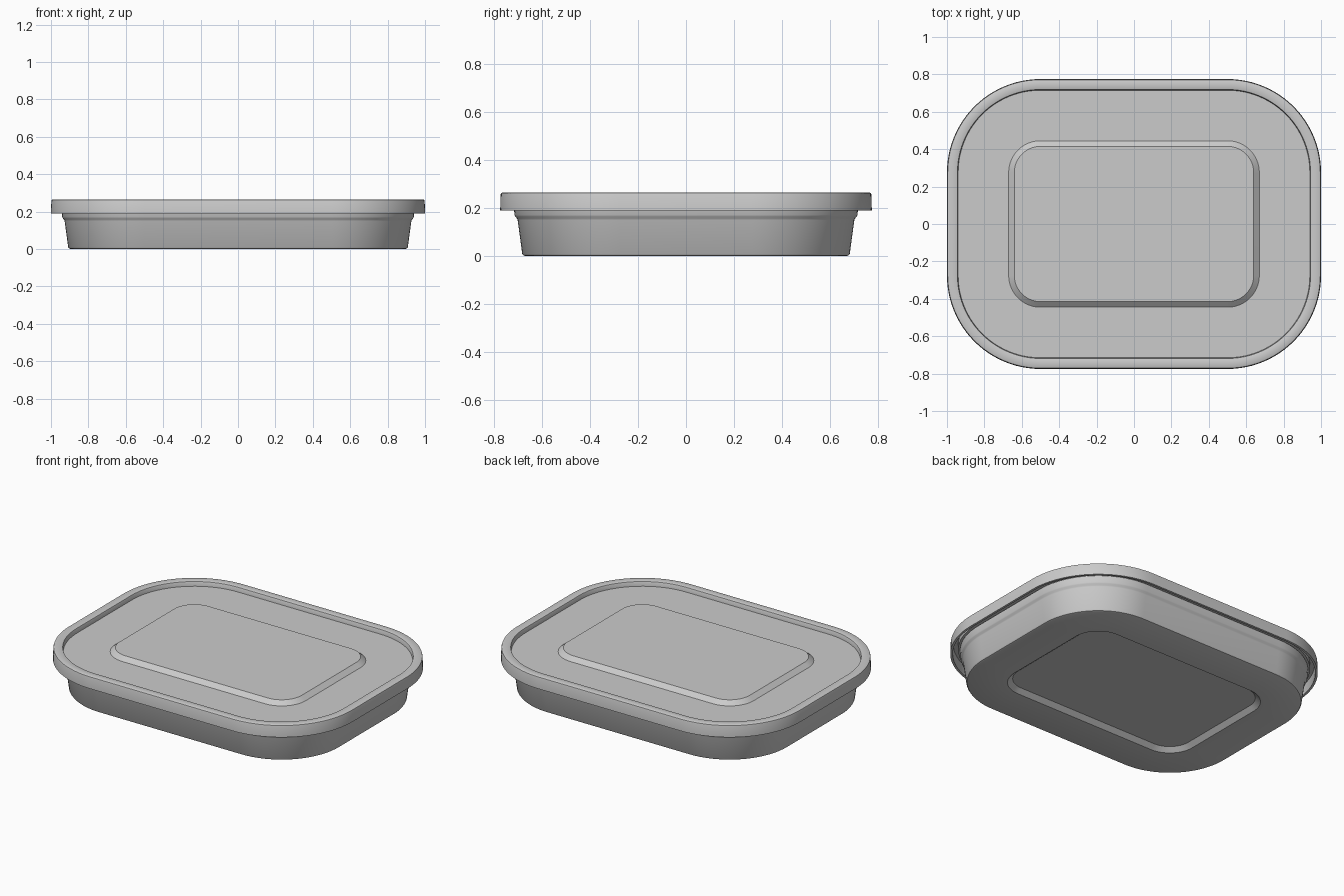
import bpy, bmesh, math

if "Cube" in bpy.data.objects:
    bpy.data.objects.remove(bpy.data.objects["Cube"])

HX, HY, R, SEG = 1.0, 0.775, 0.5, 24


def ring(bm, d, z):
    """Rounded rectangle inset by d from the lid outline."""
    r = R - d
    verts = []
    for k, (sx, sy) in enumerate([(1, 1), (-1, 1), (-1, -1), (1, -1)]):
        for i in range(SEG + 1):
            a = math.pi / 2 * (k + i / SEG)
            verts.append(bm.verts.new((sx * (HX - R) + r * math.cos(a),
                                       sy * (HY - R) + r * math.sin(a), z)))
    return verts


def shell(name, profile):
    """Skin a (inset, height) profile and cap both ends."""
    bm = bmesh.new()
    loops = [ring(bm, d, z) for d, z in profile]
    n = len(loops[0])
    for a, b in zip(loops, loops[1:]):
        for i in range(n):
            j = (i + 1) % n
            bm.faces.new((a[i], a[j], b[j], b[i]))
    bm.faces.new(loops[0])
    bm.faces.new(loops[-1])
    bmesh.ops.recalc_face_normals(bm, faces=bm.faces)
    me = bpy.data.meshes.new(name)
    bm.to_mesh(me)
    bm.free()
    ob = bpy.data.objects.new(name, me)
    bpy.context.collection.objects.link(ob)
    bpy.ops.object.select_all(action='DESELECT')
    bpy.context.view_layer.objects.active = ob
    ob.select_set(True)
    bpy.ops.object.shade_smooth_by_angle(angle=math.radians(32))
    return ob


# Tray: underside with raised centre, tapered wall, thick lip, hollow inside
shell("tray", [
    (0.36, 0.025), (0.33, 0.0), (0.105, 0.0), (0.097, 0.003), (0.092, 0.010),
    (0.073, 0.150), (0.070, 0.157), (0.063, 0.165), (0.060, 0.172),
    (0.056, 0.212), (0.060, 0.216), (0.078, 0.216), (0.082, 0.212),
    (0.112, 0.030), (0.120, 0.020), (0.33, 0.020), (0.36, 0.045)])

# Lid: hollow underside, skirt, raised rim, sunken panel with raised centre
shell("lid", [
    (0.36, 0.242), (0.33, 0.218), (0.045, 0.218), (0.045, 0.250),
    (0.018, 0.250), (0.014, 0.190), (0.0, 0.190), (0.002, 0.257),
    (0.004, 0.263), (0.010, 0.266), (0.052, 0.266), (0.056, 0.264),
    (0.058, 0.260), (0.060, 0.236), (0.33, 0.236), (0.36, 0.261)])
